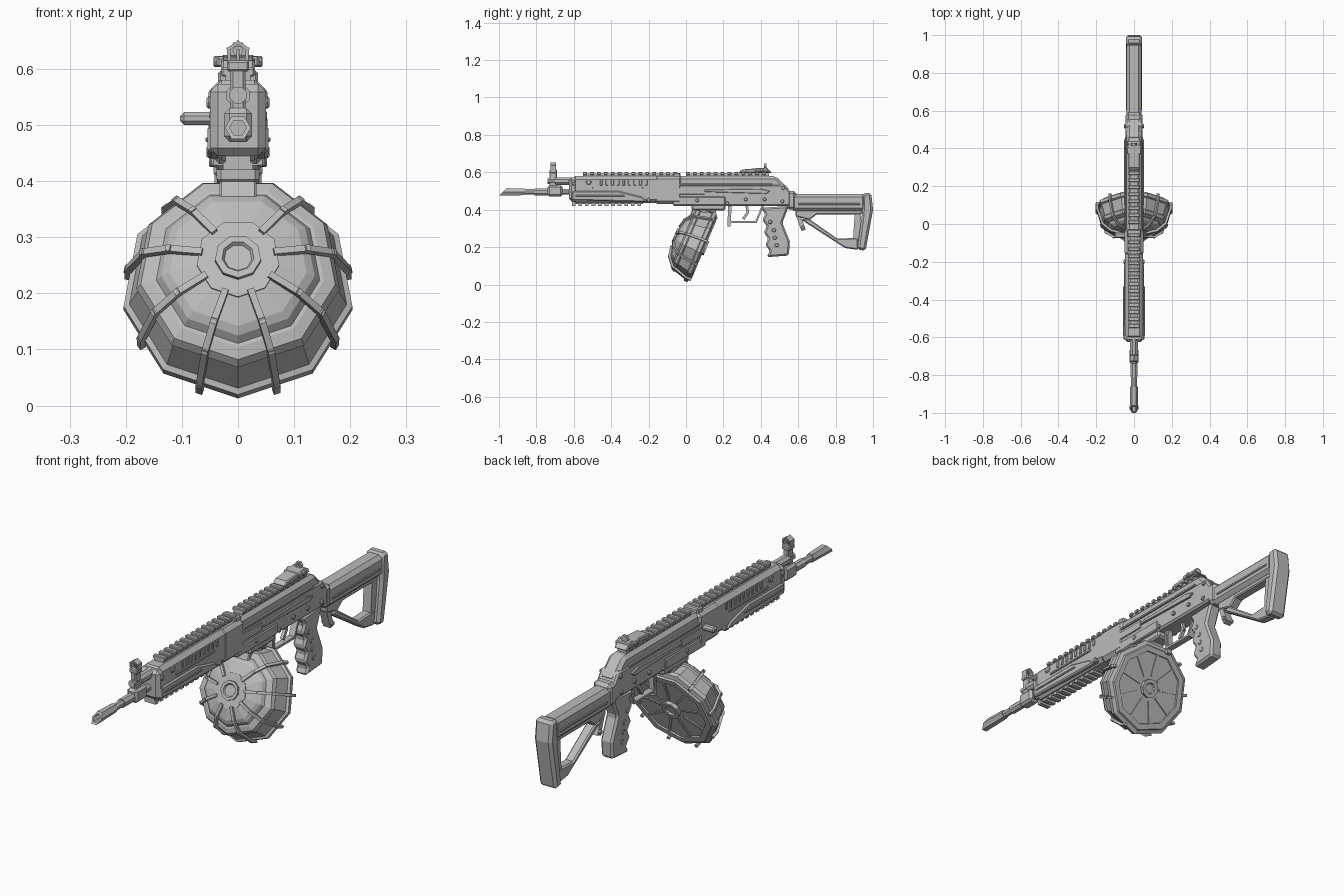
import bpy, bmesh, math
from mathutils import Matrix, Vector

if "Cube" in bpy.data.objects:
    bpy.data.objects.remove(bpy.data.objects["Cube"])

grey = bpy.data.materials.new("metal_grey")
grey.use_nodes = True
grey.diffuse_color = (.5, .5, .5, 1)
grey.node_tree.nodes["Principled BSDF"].inputs["Base Color"].default_value = grey.diffuse_color

X, Y, Z = Matrix.Identity(3)


def frame(across, up, out, origin=(0, 0, 0)):
    """Matrix from three axis directions and an origin."""
    matrix = Matrix((across, up, out)).transposed().to_4x4()
    matrix.translation = Vector(origin)
    return matrix


SIDE = frame(Y, Z, X)        # outline in y-z, thickness along x
SECTION = frame(X, Z, -Y)    # outline in x-z, thickness towards the muzzle


def finish(name, bm, matrix, chamfer=0, mirror=False):
    bmesh.ops.recalc_face_normals(bm, faces=bm.faces)
    bm.transform(matrix)
    mesh = bpy.data.meshes.new(name)
    bm.to_mesh(mesh)
    bm.free()
    mesh.materials.append(grey)
    part = bpy.data.objects.new(name, mesh)
    bpy.context.collection.objects.link(part)
    if chamfer:
        bevel = part.modifiers.new("chamfer", "BEVEL")
        bevel.width, bevel.segments = chamfer, 1
        bevel.limit_method, bevel.angle_limit = "ANGLE", math.radians(40)
    if mirror:
        part.modifiers.new("mirror", "MIRROR")
    return part


def skin(bm, rings):
    """Close a stack of equal rings into a solid."""
    rings = [[bm.verts.new(point) for point in ring] for ring in rings]
    for low, high in zip(rings, rings[1:]):
        for i in range(len(low)):
            bm.faces.new((low[i - 1], low[i], high[i], high[i - 1]))
    bm.faces.new(rings[0])
    bm.faces.new(rings[-1])


def prism(name, outline, x, matrix=SIDE, chamfer=0, mirror=False):
    bm = bmesh.new()
    skin(bm, [[(u, v, depth) for u, v in outline] for depth in x])
    return finish(name, bm, matrix, chamfer, mirror)


def plate(name, outline, half, chamfer=0):
    return prism(name, outline, (-half, half), SIDE, chamfer)


def rectangle(u, v):
    return [(u[0], v[0]), (u[1], v[0]), (u[1], v[1]), (u[0], v[1])]


def block(name, half, y, z, chamfer=0):
    return plate(name, rectangle(y, z), half, chamfer)


def side_block(name, out, y, z, chamfer=.002):
    return prism(name, rectangle(y, z), (.03, out), SIDE, chamfer, True)


def strap(name, path, width, half, matrix=SIDE):
    """Flat bars that follow a path."""
    bm = bmesh.new()
    for start, end in zip(path, path[1:]):
        a, b = Vector(start), Vector(end)
        along = (b - a).normalized() * width / 2
        side = along.orthogonal()
        outline = (a - along - side, b + along - side, b + along + side, a - along + side)
        skin(bm, [[(*p, depth) for p in outline] for depth in (-half, half)])
    return finish(name, bm, matrix)


def lathe(name, profile, matrix, sides=8, turn=0, mirror=False):
    """Profile of (radius, height) turned about the local z axis."""
    bm = bmesh.new()
    angles = [turn + math.tau * i / sides for i in range(sides)]
    skin(bm, [[(r * math.cos(a), r * math.sin(a), h) for a in angles] for r, h in profile])
    return finish(name, bm, matrix, mirror=mirror)


def tube(name, radius, y, z, sides=8):
    return lathe(name, [(radius, y[0]), (radius, y[1])], frame(Z, X, Y, Z * z), sides, math.pi / sides)


def studs(name, radius, out, *places, sides=8):
    for y, z in places:
        profile = [(radius, .01), (radius, out - .003), (radius * .7, out)]
        lathe(name, profile, frame(Y, Z, X, Y * y + Z * z), sides, mirror=True)


def repeat(part, count, step):
    array = part.modifiers.new("repeat", "ARRAY")
    array.count, array.use_relative_offset, array.use_constant_offset = count, False, True
    array.constant_offset_displace = Y * step


# heights and lengths that several parts share
BORE, RAIL, BELLY = .495, .58, .42
NOSE, BREECH, REAR = -.61, -.07, .56

# barrel and slanted muzzle
tube("barrel", .016, (-.9, NOSE), BORE)
tube("barrel_collar", .02, (-.81, -.74), BORE)
muzzle = lathe("muzzle", [(.02, .86), (.023, 1), (.015, 1), (.015, .9)], frame(X, Z, -Y, Z * BORE), sides=6)
for vertex in muzzle.data.vertices:
    if vertex.co.y < -.95:
        vertex.co.y += vertex.co.z - BORE + .02

# gas block and front sight
SIGHT = (-.73, -.69)
block("gas_block", .025, (-.74, -.66), (.47, .53), chamfer=.01)
tube("gas_tube", .022, (-.7, NOSE), .553)
tube("gas_plug", .016, (-.74, -.7), .553)
block("front_sight_base", .013, SIGHT, (.52, .6), chamfer=.004)
block("front_sight_block", .02, SIGHT, (.595, .615), chamfer=.004)
block("front_sight_post", .003, (-.715, -.705), (.61, .635))
for side in (-1, 1):
    ear = [(.015 * side, .61), (.017 * side, .635), (0, .647)]
    strap("front_sight_ear", ear, .006, .015, frame(X, Z, -Y, Y * -.71))

# handguard
block("handguard", .047, (NOSE, BREECH), (.437, RAIL), chamfer=.018)
block("handguard_cap", .05, (NOSE - .015, NOSE + .03), (.445, .573), chamfer=.014)
block("lower_rail", .022, (NOSE, -.23), (.43, .45))
repeat(block("lower_rail_tooth", .027, (NOSE, NOSE + .02), (BELLY, .434)), 11, .035)
grip_panel = [(NOSE, .45), (NOSE, .5), (-.36, .5), (-.24, .47), (-.2, .44)]
prism("handguard_grip", grip_panel, (.03, .054), chamfer=.006, mirror=True)
side_block("handguard_strip", .052, (-.5, -.23), (.512, .522))
side_block("handguard_groove_bar", .058, (-.59, -.33), (.47, .478))
repeat(side_block("vent_rib", .051, (-.46, -.446), (.53, .56)), 9, .03)
studs("handguard_bolt", .016, .053, (-.52, .548), sides=6)
studs("handguard_pin", .011, .056, (-.6, .54), (-.2, .452))

# receiver and dust cover
receiver = [(BREECH, BELLY), (REAR, BELLY), (REAR, .49), (.53, .535), (BREECH, .535)]
plate("receiver", receiver, .044, chamfer=.008)
block("trunnion", .049, (BREECH - .1, BREECH + .05), (.43, RAIL), chamfer=.016)
cover = [(BREECH, .52), (BREECH, RAIL), (.48, RAIL), (REAR, .5)]
plate("dust_cover", cover, .039, chamfer=.015)
side_block("receiver_ridge", .048, (BREECH, .46), (.53, .54))
side_block("receiver_panel", .048, (BREECH, .21), (.425, .47), chamfer=.004)
side_block("port_frame", .049, (BREECH, .1), (.482, .517))
selector = [(.1, .495), (.1, .507), (.4, .512), (.45, .5), (.43, .485)]
prism("selector_lever", selector, (.03, .053), chamfer=.002, mirror=True)
studs("receiver_rivet", .01, .052, (.52, .515), (.515, .445), (.42, .455), (.32, .455), (.22, .435), (.06, .45))
prism("bolt_handle", rectangle((-.075, -.045), (.5, .523)), (-.103, -.03), chamfer=.007)

# top rail
for start, count in ((-.55, 14), (0, 12)):
    block("top_rail", .022, (start, start + count * .037), (RAIL - .01, .593))
    repeat(block("rail_tooth", .03, (start, start + .02), (.586, .602), chamfer=.003), count, .037)
block("rail_latch", .036, (BREECH, BREECH + .04), (.57, .597), chamfer=.005)

# rear sight
plate("rear_sight_base", [(.28, .597), (.3, .615), (.43, .625), (.46, .597)], .03, chamfer=.004)
block("rear_sight_wing", .038, (.37, .44), (.603, .622), chamfer=.004)
hole, rim = .009, .017
ring = [(hole, 0), (rim, 0), (rim, .014), (hole, .014), (hole, 0)]
lathe("rear_sight_ring", ring, frame(X, Z, -Y, (0, .43, .632)), sides=6)
studs("sight_knob", .01, .044, (.405, .613))

# drum magazine: tilted nine-sided body, ribs on the middle of each side
UP, FRONT = Vector((0, .39, .92)).normalized(), Vector((0, -.92, .39)).normalized()
CENTRE = Vector((0, .095, .2))
DRUM = frame(X, UP, FRONT, CENTRE)
RADIUS, DEPTH, FACETS = .207, .16, 9


def drum_part(name, profile):
    """Profile given as fractions of the drum's radius and depth."""
    scaled = [(r * RADIUS, h * DEPTH) for r, h in profile]
    lathe(name, scaled, DRUM, FACETS, -math.pi / 2)


drum_part("drum_body", [(.7, 0), (.9, 0), (1, .05), (1, .16), (.95, .19), (.86, .6), (.8, .7), (.72, .74),
                        (.67, .84), (.6, .9), (.36, .98)])
drum_part("drum_back_rim", [(.75, .1), (.78, -.04), (.9, -.04), (.95, .1)])
drum_part("drum_shoulder", [(.84, .5), (.89, .6), (.85, .7), (.75, .75)])
drum_part("drum_hub", [(.36, .9), (.36, 1), (.2, 1), (.2, 1.06), (.14, 1.06), (.12, 1.02)])
drum_part("drum_rear_hub", [(.2, .1), (.2, -.1), (.12, -.1), (.1, -.05)])
rib_path = [(.34, 1), (.6, .94), (.82, .72), (.96, .17), (.96, 0)]
for k in range(FACETS):
    angle = math.tau * (k + .5) / FACETS
    outward = X * math.sin(angle) - UP * math.cos(angle)
    spoke = frame(outward, FRONT, outward.cross(FRONT), CENTRE)
    if k != FACETS // 2:
        strap("drum_rib", [(r * RADIUS, h * DEPTH) for r, h in rib_path], .012, .006, spoke)
    strap("drum_rear_rib", [(.06, 0), (.15, 0)], .01, .005, spoke)

# magazine neck, bands and well
NECK = frame(X, -FRONT, UP, CENTRE)
for name, half, low, high in (("neck", .033, .12, .25), ("neck_band", .037, .185, .195), ("neck_band", .037, .21, .22)):
    middle = .075
    outline = rectangle((-half, half), (-middle - half * 1.8, half * 1.8 - middle))
    prism("magazine_" + name, outline, (low, high), NECK, chamfer=.004)
block("magazine_well", .038, (.03, .21), (.395, .43), chamfer=.008)

# trigger group
strap("trigger_guard", [(.23, BELLY), (.23, .335), (.375, .335), (.41, BELLY)], .01, .014)
strap("trigger", [(.325, BELLY), (.33, .385), (.31, .355)], .014, .007)
strap("magazine_release", [(.235, BELLY), (.23, .32)], .018, .012)

# pistol grip with finger grooves down the front
grooves = [(.4 + .02 * (i % 2) + .004 * i, .41 - .033 * i) for i in range(9)]
plate("pistol_grip", grooves + [(.55, .155), (.555, .23), (.515, .33), (.55, BELLY)], .029, chamfer=.009)
studs("grip_stud", .012, .032, (.47, .29), (.475, .25), (.485, .21), (.45, .335), sides=6)

# stock
block("stock_hinge", .044, (REAR - .02, REAR + .03), (.4, .5), chamfer=.014)
block("stock_tube", .039, (REAR, .96), (.393, .485), chamfer=.016)
plate("stock_spine", [(.585, .41), (.95, .41), (.94, .375), (.7, .375), (.66, .345), (.585, .365)], .022, chamfer=.005)
strap("stock_strut", [(.6, .37), (.625, .3)], .024, .018)
plate("stock_brace", [(.61, .35), (.66, .35), (.81, .245), (.92, .25), (.92, .185), (.85, .195)], .022, chamfer=.006)
strap("stock_web", [(.92, .39), (.91, .23)], .035, .02)
butt = [(.945, .49), (.99, .49), (1, .4), (.96, .18), (.915, .187), (.94, .37)]
plate("butt_plate", butt, .042, chamfer=.012)
studs("stock_pin", .01, .028, (.625, .305))
side_block("stock_rail", .043, (.6, .93), (.425, .435))
